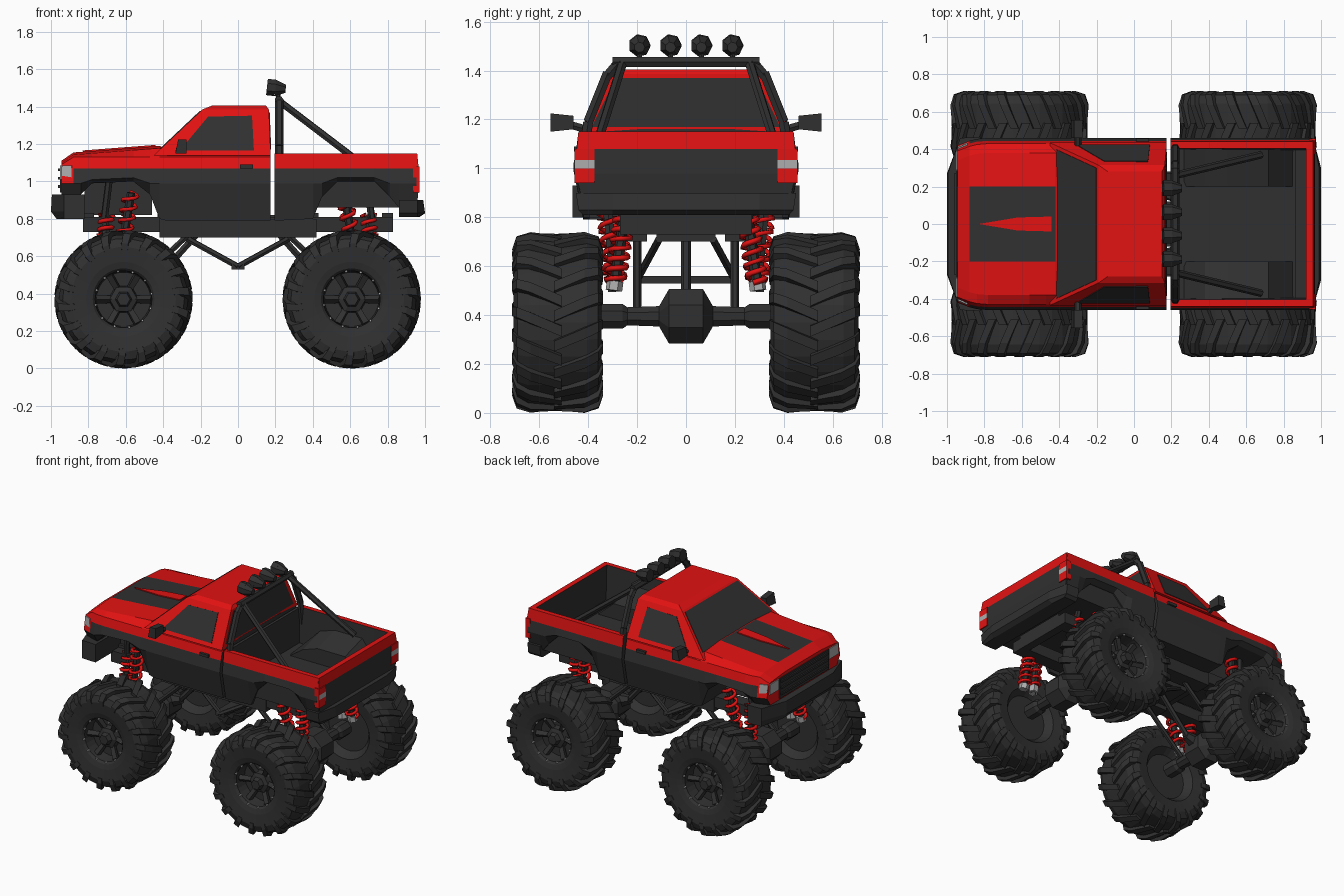
import bpy, bmesh, math
from mathutils import Vector as V

if "Cube" in bpy.data.objects:
    bpy.data.objects.remove(bpy.data.objects["Cube"])

# Materials, one per colour
BLACK, RED, GREY = 0, 1, 2
MATS = []
for nm, col in (("charcoal", (.03, .03, .031)), ("red_paint", (.76, .006, .006)), ("lamp_grey", (.42, .42, .42))):
    m = bpy.data.materials.new(nm)
    m.diffuse_color = (*col, 1)
    m.use_nodes = True
    m.node_tree.nodes["Principled BSDF"].inputs["Base Color"].default_value = m.diffuse_color
    MATS.append(m)


def finish(name, bm, rule=BLACK):
    bmesh.ops.recalc_face_normals(bm, faces=bm.faces)
    bm.normal_update()
    for f in bm.faces:
        f.material_index = rule(f.calc_center_median(), f.normal) if callable(rule) else rule
    me = bpy.data.meshes.new(name)
    bm.to_mesh(me)
    bm.free()
    for m in MATS:
        me.materials.append(m)
    ob = bpy.data.objects.new(name, me)
    bpy.context.collection.objects.link(ob)
    return ob


def loft(bm, rings):
    vs = [[bm.verts.new(p) for p in r] for r in rings]
    n = len(vs[0])
    for a, b in zip(vs, vs[1:]):
        for i in range(n):
            j = (i + 1) % n
            bm.faces.new((a[i], a[j], b[j], b[i]))
    bm.faces.new(vs[0])
    bm.faces.new(vs[-1][::-1])


def box(bm, x0, x1, y0, y1, z0, z1):
    loft(bm, [[(x, y0, z0), (x, y1, z0), (x, y1, z1), (x, y0, z1)] for x in (x0, x1)])


def tube(bm, a, b, r, r2=None, n=6):
    a, b = V(a), V(b)
    q = (b - a).to_track_quat('Z', 'Y')
    circ = [V((math.cos(2 * math.pi * i / n), math.sin(2 * math.pi * i / n), 0)) for i in range(n)]
    loft(bm, [[p + q @ (c * rr) for c in circ] for p, rr in ((a, r), (b, r if r2 is None else r2))])


def plate(name, pts, mat):
    pts = [V(p) for p in pts]
    n = (pts[1] - pts[0]).cross(pts[2] - pts[0]).normalized() * .004
    bm = bmesh.new()
    loft(bm, [[p - n for p in pts], [p + n for p in pts]])
    return finish(name, bm, mat)


def wheel_ring(cx, cy, s, t, r, n, off=0):
    return [(cx + r * math.cos(2 * math.pi * i / n + off), cy + s * t,
             .37 + r * math.sin(2 * math.pi * i / n + off)) for i in range(n)]


# Front body: hood, fenders and lower cab, lofted along x
def sym(x, half):
    return [(x, y, z) for y, z in half] + [(x, -y, z) for y, z in reversed(half)]


def body_section(x, zb, zt, w):
    return sym(x, [(w - .02, zb), (w + .02, max(zb + .02, .99)), (w + .005, 1.07),
                   (w - .01, min(1.13, zt - .02)), (w - .06, zt - .012), (.2, zt)])


hood = lambda x: 1.155 + (x + .88) * .076
st = [(-.945, .93, 1.11, .40), (-.88, .93, 1.155, .425), (-.84, .93, hood(-.84), .435),
      (-.78, .99, hood(-.78), .44), (-.56, 1.0, hood(-.56), .44), (-.47, .93, hood(-.47), .44),
      (-.42, .80, hood(-.42), .44), (-.38, .79, 1.175, .44), (.175, .79, 1.16, .44)]


def body_rule(c, n):
    if n.z > .9 and abs(c.y) < .1 and -.88 < c.x < -.43:
        return BLACK
    return RED if c.z > 1.065 or (c.x < -.86 and n.z > -.5) else BLACK


bm = bmesh.new()
loft(bm, [body_section(*s) for s in st])
finish("front_body", bm, body_rule)
plate("hood_spear", [(x, y, hood(x) + .003) for x, y in
                     ((-.83, 0), (-.62, -.035), (-.44, -.04), (-.44, .04), (-.62, .035))], RED)

# Cab upper: lofted upwards, with window plates
bm = bmesh.new()
loft(bm, [[(x0, -w, z), (x1, -w, z), (x1, w, z), (x0, w, z)] for x0, x1, w, z in
          ((-.45, .175, .435, 1.14), (-.19, .165, .315, 1.385), (-.14, .15, .28, 1.405))])
finish("cab_upper", bm, RED)
wx = lambda z: -.45 + (z - 1.14) * .26 / .245
wy = lambda z: .435 - (z - 1.14) * .12 / .245
bx = lambda z: .175 - (z - 1.14) * .01 / .245
plate("windshield", [(wx(z), s * (wy(z) - .02), z) for z, s in
                     ((1.175, 1), (1.175, -1), (1.375, -1), (1.375, 1))], BLACK)
plate("rear_window", [(bx(z), s * (wy(z) - .035), z) for z, s in
                      ((1.17, 1), (1.17, -1), (1.37, -1), (1.37, 1))], BLACK)
for s in (1, -1):
    plate("side_window", [(x, s * wy(z), z) for x, z in
                          ((-.31, 1.165), (-.16, 1.345), (.075, 1.35), (.085, 1.165))], BLACK)
    # Mirrors and door handles
    bm = bmesh.new()
    loft(bm, [[(-.335, s * y, z0), (-.275, s * y, z0), (-.275, s * y, z1), (-.32, s * y, z1)]
              for y, z0, z1 in ((.46, 1.16, 1.215), (.555, 1.15, 1.225))])
    tube(bm, (-.30, s * .41, 1.16), (-.30, s * .48, 1.18), .018)
    finish("side_mirror", bm)
    bm = bmesh.new()
    box(bm, .01, .08, s * .43, s * .458, 1.07, 1.09)
    finish("door_handle", bm)
    # Headlights: front and wrapped side
    plate("headlight", [(-.948, s * y, z) for y, z in ((.29, 1.01), (.395, 1.01), (.39, 1.085), (.29, 1.085))], GREY)
    plate("corner_lamp", [(-.94, s * .411, 1.02), (-.89, s * .431, 1.02), (-.89, s * .427, 1.085), (-.94, s * .405, 1.085)], GREY)

# Grille with bars
bm = bmesh.new()
box(bm, -.952, -.94, -.28, .28, .94, 1.085)
for z in (.965, 1.01, 1.055):
    box(bm, -.962, -.95, -.27, .27, z, z + .015)
finish("grille", bm)

# Bumpers
bm = bmesh.new()
loft(bm, [[(-.82, -.465, z), (-.93, -.46, z), (-1 + d, -.27, z), (-1 + d, .27, z), (-.93, .46, z), (-.82, .465, z)]
          for z, d in ((.80, .03), (.84, 0), (.93, .005))])
finish("front_bumper", bm)
bm = bmesh.new()
loft(bm, [[(.86, -w, z), (.96, -w, z), (x, -.3, z), (x, .3, z), (.96, w, z), (.86, w, z)]
          for z, x, w in ((.81, .97, .42), (.83, 1.0, .44), (.90, .99, .45))])
finish("rear_bumper", bm)

# Bed walls with rear wheel arches
bm = bmesh.new()
for s in (1, -1):
    loft(bm, [[(x, s * y, z) for y, z in ((.395, zb), (.42, zb), (.46, max(zb + .02, .99)), (.45, 1.07), (.44, 1.15), (.405, 1.15))]
              for x, zb in ((.195, .79), (.40, .80), (.45, .92), (.53, 1.0), (.73, 1.0), (.81, .92), (.86, .86), (.955, .86))])
finish("bed_walls", bm, lambda c, n: RED if c.z > 1.075 and (n.z > .5 or n.y * c.y > 0) else BLACK)

# Bed floor, front wall and wheel wells
bm = bmesh.new()
box(bm, .195, .94, -.41, .41, .86, .89)
box(bm, .195, .215, -.41, .41, .80, 1.145)
for s in (1, -1):
    loft(bm, [[(x, s * y, z) for x, z in ((.25, .87), (.38, h), (.5, h + .04), (.72, h + .04), (.87, .87))]
              for y, h in ((.20, .96), (.41, 1.02))])
finish("bed_floor", bm)

# Tailgate with lamps
bm = bmesh.new()
loft(bm, [[(.92, -w, z), (x, -w, z), (x, w, z), (.92, w, z)] for z, x, w in
          ((.85, .955, .42), (.98, .968, .45), (1.08, .965, .447), (1.15, .958, .438))])
finish("tailgate", bm, lambda c, n: RED if c.z > 1.08 and n.x > -.5 else BLACK)
for s in (1, -1):
    bm = bmesh.new()
    for z0, z1 in ((.94, 1.0), (1.0, 1.035), (1.035, 1.08)):
        box(bm, .935, .971, s * .375, s * .456, z0, z1)
    finish("tail_lamp", bm, lambda c, n: GREY if 1.0 < c.z < 1.035 and abs(c.y) < .44 else RED)

# Roll bar with rear braces
bm = bmesh.new()
tube(bm, (.22, -.30, 1.435), (.22, .30, 1.435), .023)
for s in (1, -1):
    tube(bm, (.22, s * .425, 1.0), (.22, s * .40, 1.19), .023)
    tube(bm, (.22, s * .40, 1.19), (.22, s * .32, 1.39), .023)
    tube(bm, (.22, s * .32, 1.38), (.22, s * .27, 1.44), .023)
    tube(bm, (.22, s * .26, 1.43), (.68, s * .37, 1.08), .02)
finish("roll_bar", bm)
for y in (-.19, -.063, .063, .19):
    bm = bmesh.new()
    tube(bm, (.155, y, 1.505), (.20, y, 1.50), .045, .045, 7)
    tube(bm, (.20, y, 1.50), (.255, y, 1.495), .045, .022, 7)
    tube(bm, (.215, y, 1.43), (.215, y, 1.49), .012)
    finish("roof_lamp", bm)

# Chassis rails, cross members and gearbox
bm = bmesh.new()
for s in (1, -1):
    box(bm, -.83, .83, s * .17, s * .27, .73, .81)
    box(bm, -.42, .42, s * .16, s * .28, .70, .80)
for x in (-.80, -.40, 0, .40, .80):
    box(bm, x - .03, x + .03, -.2, .2, .73, .83)
box(bm, -.36, .30, -.12, .12, .70, .82)
box(bm, -.82, -.46, -.18, .18, .82, 1.0)
finish("chassis_frame", bm)

# Suspension links and central skid bar
bm = bmesh.new()
box(bm, -.035, .035, -.21, .21, .53, .56)
for s in (1, -1):
    for e in (1, -1):
        tube(bm, (0, s * .2, .545), (e * .30, s * .11, .71), .017)
        tube(bm, (e * .58, s * .2, .42), (e * .25, s * .2, .73), .017)
        tube(bm, (e * .72, s * .25, .76), (e * .69, s * .28, 1.0), .02)
finish("suspension_links", bm)

TIRE = [(-.12, .16), (-.17, .20), (-.18, .28), (-.165, .325), (-.12, .345), (.12, .345), (.165, .325),
        (.18, .28), (.17, .20), (.16, .165), (.145, .152), (.06, .145)]
LUG = [(-.015, .362, -.1), (.11, .37, .05), (.168, .352, .12), (.186, .30, .15), (.182, .265, .15)]
for cx in (-.612, .608):
    # Axle and differential
    bm = bmesh.new()
    loft(bm, [wheel_ring(cx, 0, 1, t, r, 8, math.pi / 8) for t, r in
              ((-.36, .055), (-.26, .055), (-.24, .04), (-.11, .045), (-.07, .12), (.07, .12), (.11, .045), (.24, .04), (.26, .055), (.36, .055))])
    for v in bm.verts:
        v.co.z += .025
    e = 1 if cx > 0 else -1
    tube(bm, (cx, 0, .41), (cx - e * .16, 0, .45), .07, .03)
    tube(bm, (cx - e * .15, 0, .45), (e * .2, 0, .74), .02)
    finish("axle", bm)
    for s in (1, -1):
        cy = s * .525
        # Tyre body
        bm = bmesh.new()
        loft(bm, [wheel_ring(cx, cy, s, t, r, 30) for t, r in TIRE])
        finish("tyre", bm)
        # Chevron tread lugs wrapping onto the sidewalls
        bm = bmesh.new()
        N = 18
        for i in range(N):
            for side in (1, -1):
                a0 = 2 * math.pi * (i + (.5 if side < 0 else 0)) / N
                rings = []
                for t, r, a in LUG:
                    tin, rin = (t, r - .04) if r > .34 else (t - .03, r)
                    rings.append([(cx + rr * math.cos(a0 + a + w), cy + s * side * tt, .37 + rr * math.sin(a0 + a + w))
                                  for tt, rr, w in ((t, r, -.06), (t, r, .06), (tin, rin, .075), (tin, rin, -.075))])
                loft(bm, rings)
        finish("tread_lugs", bm)
        # Rim hub, spokes and bolts
        bm = bmesh.new()
        loft(bm, [wheel_ring(cx, cy, s, t, r, 6) for t, r in ((.05, .085), (.10, .075), (.11, .045), (.145, .035))])
        for k in range(6):
            a = math.pi * k / 3
            c, d = math.cos(a), math.sin(a)
            tube(bm, (cx + .06 * c, cy + s * .08, .37 + .06 * d), (cx + .15 * c, cy + s * .11, .37 + .15 * d), .02, .024, 4)
        finish("rim_hub", bm)
        bm = bmesh.new()
        for x, y, z in wheel_ring(cx, cy, s, .15, .152, 12, .2):
            tube(bm, (x, y, z), (x, y + s * .012, z), .007, n=5)
        finish("rim_bolts", bm, GREY)
        # Coil-over shocks, two per wheel
        for top, bot in (((cx - e * .04, s * .33, .94), (cx + e * .03, s * .29, .50)),
                         ((cx + e * .09, s * .25, .82), (cx + e * .11, s * .295, .50))):
            a, b = V(bot), V(top)
            bm = bmesh.new()
            tube(bm, a, b, .022)
            finish("shock_damper", bm)
            bm = bmesh.new()
            tube(bm, a, a.lerp(b, .12), .034)
            finish("shock_foot", bm, GREY)
            cu = bpy.data.curves.new("shock_spring", 'CURVE')
            cu.dimensions = '3D'
            cu.bevel_depth, cu.bevel_resolution = .012, 0
            sp = cu.splines.new('POLY')
            n = 64
            sp.points.add(n)
            q = (b - a).to_track_quat('Z', 'Y')
            for k in range(n + 1):
                w = 2 * math.pi * k / 9
                p = a.lerp(b, .1 + .9 * k / n) + q @ V((.038 * math.cos(w), .038 * math.sin(w), 0))
                sp.points[k].co = (*p, 1)
            cu.materials.append(MATS[RED])
            bpy.context.collection.objects.link(bpy.data.objects.new("shock_spring", cu))
